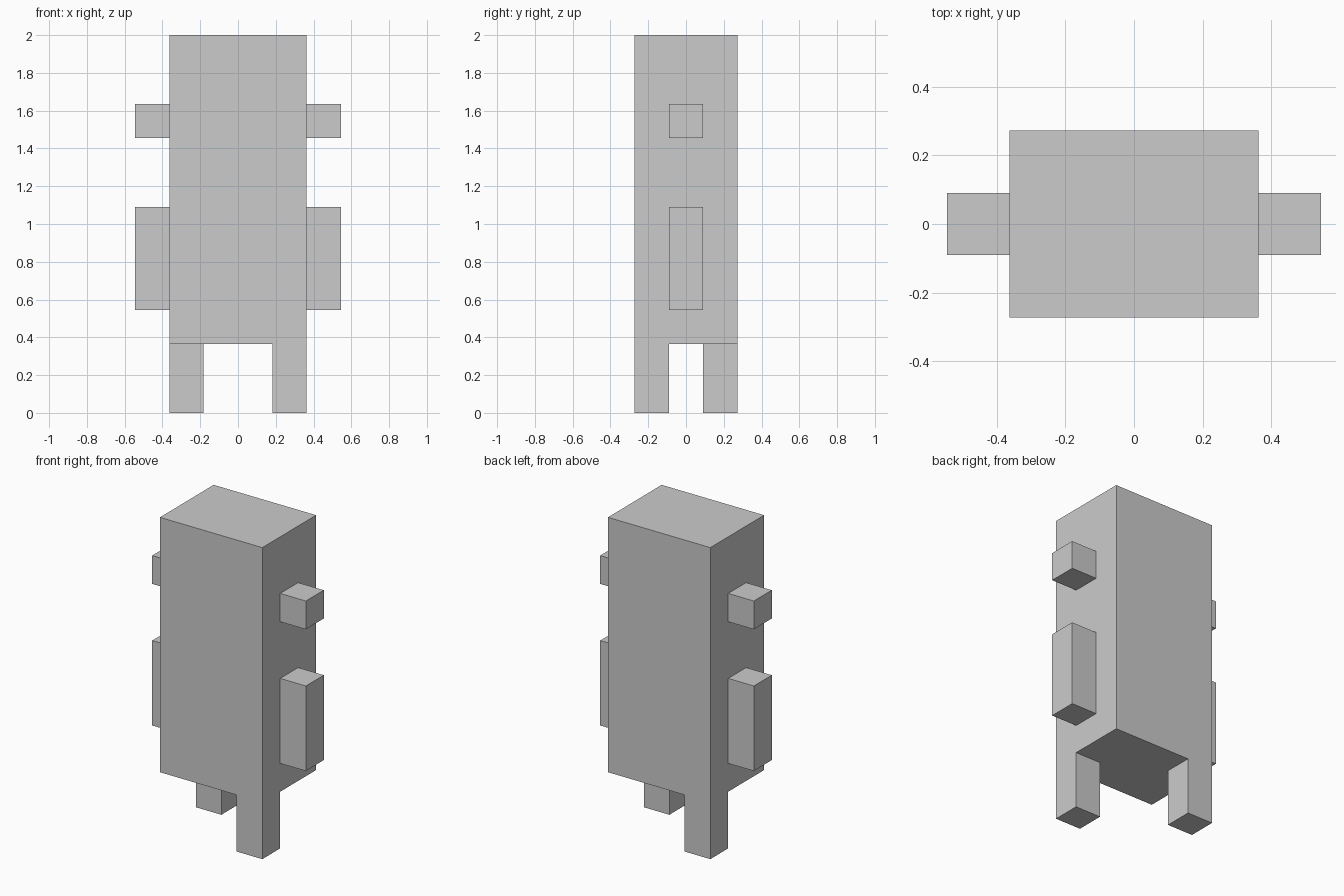
import bpy

if "Cube" in bpy.data.objects:
    bpy.data.objects.remove(bpy.data.objects["Cube"])

U = 2 / 11  # the model sits on a grid eleven units tall


def box(name, x, y, z):
    """Add a box from (min, max) ranges given in grid units."""
    ranges = (x, y, z)
    bpy.ops.mesh.primitive_cube_add(size=1, location=[(a + b) / 2 * U for a, b in ranges])
    obj = bpy.context.object
    obj.name = name
    obj.scale = [(b - a) * U for a, b in ranges]
    bpy.ops.object.transform_apply(location=False, rotation=False, scale=True)
    return obj


# Main block
box("body", (-2, 2), (-1.5, 1.5), (2, 11))

for side, s in (("left", -1), ("right", 1)):
    # Side blocks: short upper stub and long lower arm
    x_side = sorted((s * 2, s * 3))
    box(f"{side}_upper_stub", x_side, (-0.5, 0.5), (8, 9))
    box(f"{side}_arm", x_side, (-0.5, 0.5), (3, 6))
    # Legs on diagonally opposite corners: front right and back left
    box(f"{side}_leg", sorted((s * 1, s * 2)), sorted((-s * 0.5, -s * 1.5)), (0, 2))
